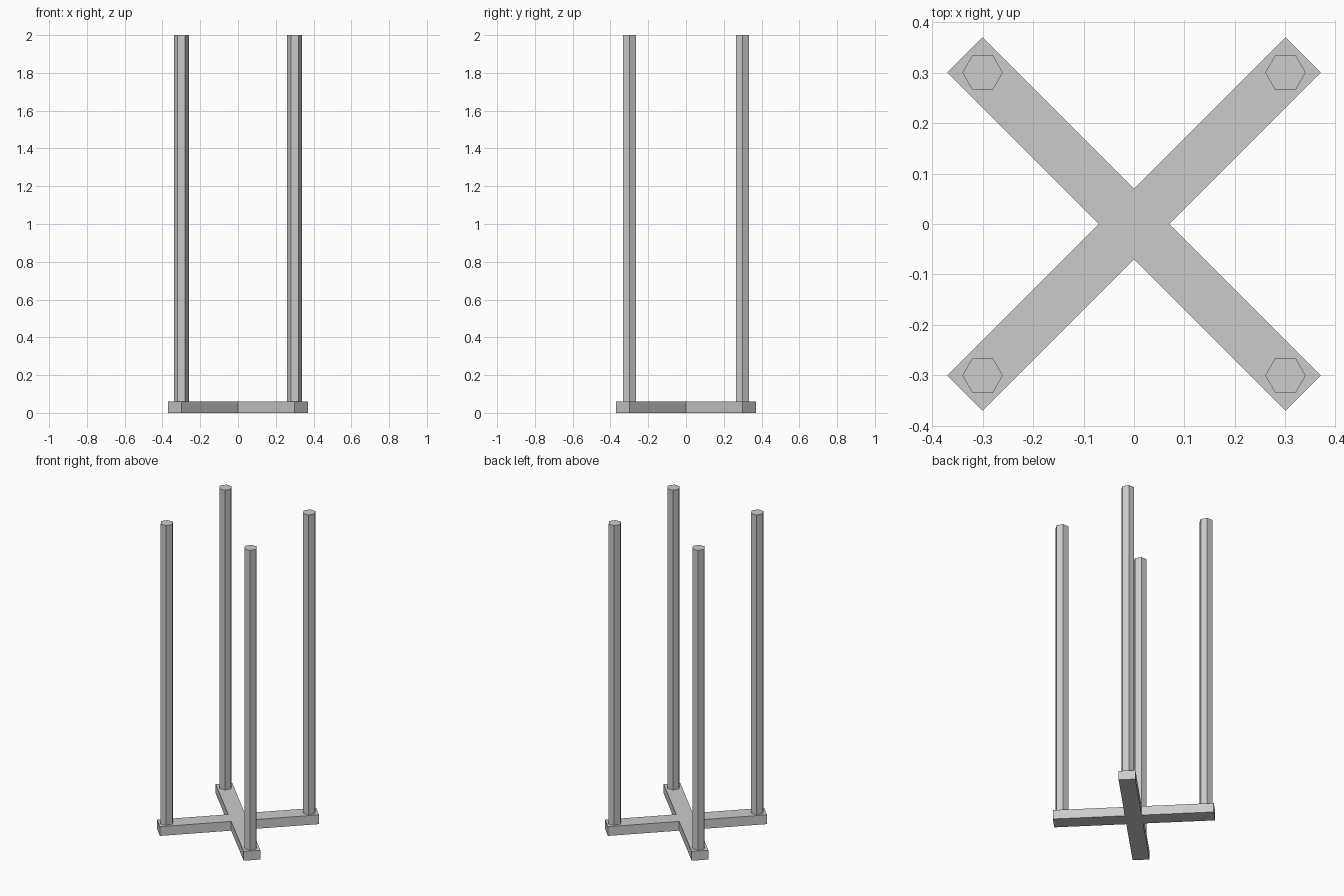
import bpy
import bmesh
from math import cos, sin, pi

cube = bpy.data.objects.get("Cube")
if cube:
    bpy.data.objects.remove(cube, do_unlink=True)

HEIGHT = 2.0
BASE_TOP = 0.06
POST_OFFSET = 0.3      # post centre along x and y
POST_RADIUS = 0.04
HALF_WIDTH = 0.07      # half diagonal of a beam's end corner

# Single grey material
grey = bpy.data.materials.new("plain_grey")
grey.use_nodes = True
colour = (0.6, 0.6, 0.6, 1.0)
grey.diffuse_color = colour
grey.node_tree.nodes["Principled BSDF"].inputs["Base Color"].default_value = colour


def prism(name, outline, bottom, top):
    """Extrude a flat outline straight up into a closed solid."""
    bm = bmesh.new()
    face = bm.faces.new([bm.verts.new((x, y, bottom)) for x, y in outline])
    extruded = bmesh.ops.extrude_face_region(bm, geom=[face], use_keep_orig=True)
    verts = [v for v in extruded["geom"] if isinstance(v, bmesh.types.BMVert)]
    bmesh.ops.translate(bm, verts=verts, vec=(0, 0, top - bottom))
    bmesh.ops.recalc_face_normals(bm, faces=bm.faces)
    mesh = bpy.data.meshes.new(name)
    bm.to_mesh(mesh)
    bm.free()
    mesh.materials.append(grey)
    obj = bpy.data.objects.new(name, mesh)
    bpy.context.collection.objects.link(obj)
    return obj


# Cross-shaped base: one quarter of the outline, turned four times
quarter = [(HALF_WIDTH, 0),
           (POST_OFFSET + HALF_WIDTH, POST_OFFSET),
           (POST_OFFSET, POST_OFFSET + HALF_WIDTH)]
outline = []
for _ in range(4):
    outline += quarter
    quarter = [(-y, x) for x, y in quarter]
prism("cross_base", outline, 0, BASE_TOP)

# Hexagonal posts near the end of each arm
hexagon = [(POST_RADIUS * cos(i * pi / 3), POST_RADIUS * sin(i * pi / 3))
           for i in range(6)]
for side, sx in (("left", 1), ("right", -1)):
    for end, sy in (("front", -1), ("back", 1)):
        post = prism(f"{end}_{side}_post", hexagon, BASE_TOP, HEIGHT)
        post.location = (sx * POST_OFFSET, sy * POST_OFFSET, 0)
